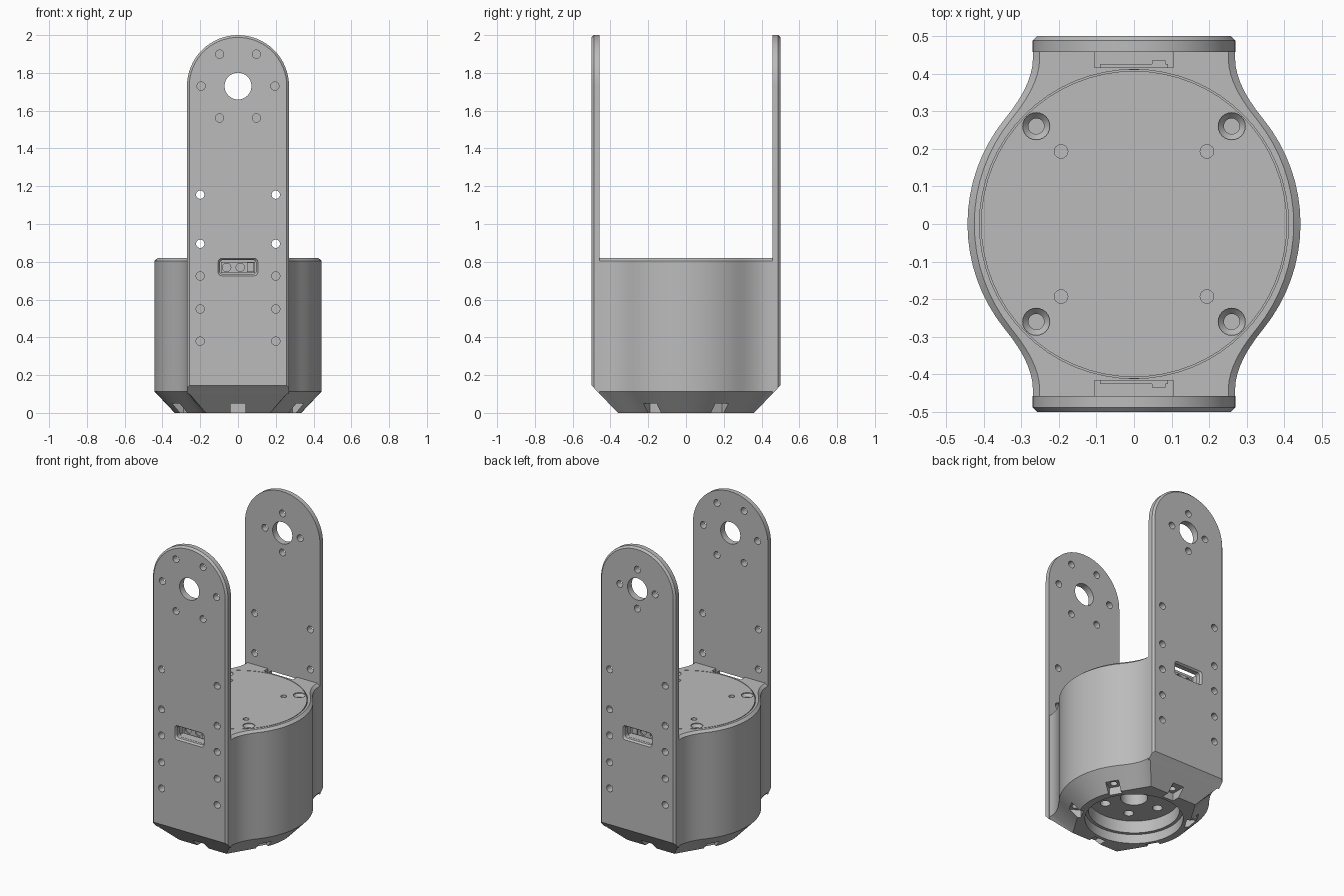
import bpy
import bmesh
from math import sin, cos, pi, radians
from mathutils import Matrix, Vector

cube = bpy.data.objects.get("Cube")
if cube:
    bpy.data.objects.remove(cube, do_unlink=True)

grey = bpy.data.materials.new("machined grey")
grey.use_nodes = True
grey.diffuse_color = (0.5, 0.5, 0.5, 1)
grey.node_tree.nodes["Principled BSDF"].inputs["Base Color"].default_value = (0.5, 0.5, 0.5, 1)


def loft(bm, rings):
    """Closed skin through matching rings of points, capped at both ends."""
    loops = [[bm.verts.new(p) for p in ring] for ring in rings]
    n = len(loops[0])
    faces = [bm.faces.new(loops[0]), bm.faces.new(loops[-1])]
    for a, b in zip(loops, loops[1:]):
        for i in range(n):
            j = (i + 1) % n
            faces.append(bm.faces.new((a[i], a[j], b[j], b[i])))
    bmesh.ops.recalc_face_normals(bm, faces=faces)


def circle(r, z, x=0, y=0, n=32):
    return [Vector((x + r * cos(2 * pi * i / n), y + r * sin(2 * pi * i / n), z)) for i in range(n)]


def hole(bm, x, y, steps, n=24):
    """Upright turned solid; steps are (radius, z) pairs."""
    loft(bm, [circle(r, z, x, y, n) for r, z in steps])


def cross_hole(bm, x, z, r, y0, y1, n=24):
    loft(bm, [[Vector((x + p.x, y, z + p.y)) for p in circle(r, 0, n=n)] for y in (y0, y1)])


def box(bm, lo, hi, turn=0):
    lo, hi = Vector(lo), Vector(hi)
    m = Matrix.Rotation(turn, 4, "Z") @ Matrix.Translation((lo + hi) / 2) @ Matrix.Diagonal((*(hi - lo), 1))
    bmesh.ops.create_cube(bm, size=1, matrix=m)


def make(name, bm):
    mesh = bpy.data.meshes.new(name)
    bm.to_mesh(mesh)
    bm.free()
    mesh.materials.append(grey)
    ob = bpy.data.objects.new(name, mesh)
    bpy.context.collection.objects.link(ob)
    return ob


def select(ob):
    bpy.ops.object.select_all(action="DESELECT")
    ob.select_set(True)
    bpy.context.view_layer.objects.active = ob


def cut(ob, bm):
    """Subtract the cutter solids from ob and drop the cutter."""
    cutter = make("cutter", bm)
    cutter.hide_render = True
    mod = ob.modifiers.new("cut", "BOOLEAN")
    mod.operation, mod.solver, mod.object = "DIFFERENCE", "EXACT", cutter
    select(ob)
    bpy.ops.object.modifier_apply(modifier=mod.name)
    bpy.data.objects.remove(cutter, do_unlink=True)


def smooth(ob):
    select(ob)
    bpy.ops.object.shade_smooth_by_angle(angle=radians(30))


# Body outline: quarter with round flank, waisted neck and flat end
R, TURN = 0.443, radians(39)
quarter, quarter_low = [], []
for i in range(9):
    a = TURN * i / 8
    quarter.append((R * cos(a), R * sin(a)))
    quarter_low.append((0.335 * cos(a), 0.335 * sin(a)))
p0, p1, p2 = Vector(quarter[-1]), Vector((0.269, 0.37)), Vector((0.269, 0.44))
low0, low1 = Vector(quarter_low[-1]), Vector((0.17, 0.36))
for i in range(1, 8):
    t = i / 7
    quarter.append(tuple(p0 * (1 - t) ** 2 + p1 * 2 * t * (1 - t) + p2 * t * t))
    quarter_low.append(tuple(low0.lerp(low1, t * 0.97)))
quarter.append((0.269, 0.47))
quarter_low.append(tuple(low1))


def full(q, z, inset=0):
    q = [(x - inset, y) for x, y in q]
    half = [(x, -y) for x, y in q[:0:-1]] + q
    return [Vector((x, y, z)) for x, y in half + [(-x, -y) for x, y in half]]


bm = bmesh.new()
loft(bm, [full(quarter_low, 0), full(quarter, 0.114), full(quarter, 0.805), full(quarter, 0.82, 0.018)])
body = make("body", bm)

# Seat for the lid, stepped recess underneath
bm = bmesh.new()
hole(bm, 0, 0, [(0.411, 0.76), (0.411, 0.9)], 64)
hole(bm, 0, 0, [(0.29, -0.05), (0.29, 0.06), (0.27, 0.06), (0.27, 0.14)], 48)
cut(body, bm)

# Output flange holes in the recess
bm = bmesh.new()
hole(bm, 0, 0, [(0.08, 0.1), (0.08, 0.3)], 32)
for k in range(6):
    a = k * pi / 3
    hole(bm, 0.18 * cos(a), 0.18 * sin(a), [(0.03, 0.1), (0.03, 0.22)])
cut(body, bm)

# Notches round the bottom rim, each with a screw hole
notches, screws = bmesh.new(), bmesh.new()
for k in range(6):
    a = pi / 6 + k * pi / 3
    box(notches, (0.31, -0.04, -0.05), (0.5, 0.04, 0.05), a)
    hole(screws, 0.35 * cos(a), 0.35 * sin(a), [(0.022, 0.03), (0.022, 0.09)], 16)
cut(body, notches)
cut(body, screws)

# Cable pockets and blind bolt holes at both ends of the body
bm = bmesh.new()
for s in (-1, 1):
    y0, y1 = sorted((s * 0.416, s * 0.6))
    box(bm, (-0.105, y0, 0.735), (0.105, y1, 0.9))
    for x in (-0.2, 0.2):
        for z in (0.38, 0.55, 0.725):
            cross_hole(bm, x, z, 0.022, s * 0.41, s * 0.6)
cut(body, bm)
smooth(body)

# Lid disc with countersunk and plain holes
bm = bmesh.new()
hole(bm, 0, 0, [(0.407, 0.755), (0.407, 0.82)], 64)
lid = make("lid", bm)
bm = bmesh.new()
for sx in (-1, 1):
    for sy in (-1, 1):
        hole(bm, sx * 0.26, sy * 0.26, [(0.021, 0.775), (0.021, 0.798), (0.036, 0.815), (0.036, 0.85)])
        hole(bm, sx * 0.194, sy * 0.193, [(0.018, 0.775), (0.018, 0.85)])
cut(lid, bm)
smooth(lid)


def arm_ring(y, r, foot):
    arch = [Vector((r * cos(pi * i / 32), y, 1.73 + r * sin(pi * i / 32))) for i in range(33)]
    return arch + [Vector((-r, y, foot)), Vector((r, y, foot))]


def slot_ring(y, w, h, r=0.018):
    pts = []
    for k, (sx, sz) in enumerate(((1, 1), (-1, 1), (-1, -1), (1, -1))):
        for i in range(5):
            a = (k + i / 4) * pi / 2
            pts.append(Vector((sx * (w - r) + r * cos(a), y, 0.772 + sz * (h - r) + r * sin(a))))
    return pts


# Upright arms with rounded tops, pivot holes, bolt holes and cable slots
for name, s in (("front", -1), ("back", 1)):
    bm = bmesh.new()
    loft(bm, [arm_ring(s * 0.457, 0.27, 0.1), arm_ring(s * 0.488, 0.27, 0.133), arm_ring(s * 0.5, 0.258, 0.145)])
    arm = make(name + "_arm", bm)
    bm = bmesh.new()
    cross_hole(bm, 0, 1.73, 0.071, s * 0.4, s * 0.6, 40)
    count, radius = (6, 0.195) if s < 0 else (4, 0.127)
    for k in range(count):
        a = 2 * pi * k / count
        cross_hole(bm, radius * cos(a), 1.73 + radius * sin(a), 0.022, s * 0.4, s * 0.6)
    for x in (-0.2, 0.2):
        for z in (0.38, 0.55, 0.725, 0.895, 1.155):
            cross_hole(bm, x, z, 0.022, s * 0.4, s * 0.6)
    loft(bm, [slot_ring(s * 0.4, 0.096, 0.038), slot_ring(s * 0.488, 0.096, 0.038),
              slot_ring(s * 0.512, 0.114, 0.054)])
    cut(arm, bm)
    smooth(arm)

    # Connector block with two round sockets and a small plug
    bm = bmesh.new()
    y0, y1 = sorted((s * 0.41, s * 0.425))
    box(bm, (-0.09, y0, 0.74), (0.09, y1, 0.8))
    block = make(name + "_connector", bm)
    bm = bmesh.new()
    for x in (-0.06, 0.012):
        cross_hole(bm, x, 0.77, 0.022, s * 0.417, s * 0.44)
    cut(block, bm)
    bm = bmesh.new()
    y0, y1 = sorted((s * 0.42, s * 0.435))
    box(bm, (0.048, y0, 0.745), (0.084, y1, 0.797))
    make(name + "_plug", bm)
